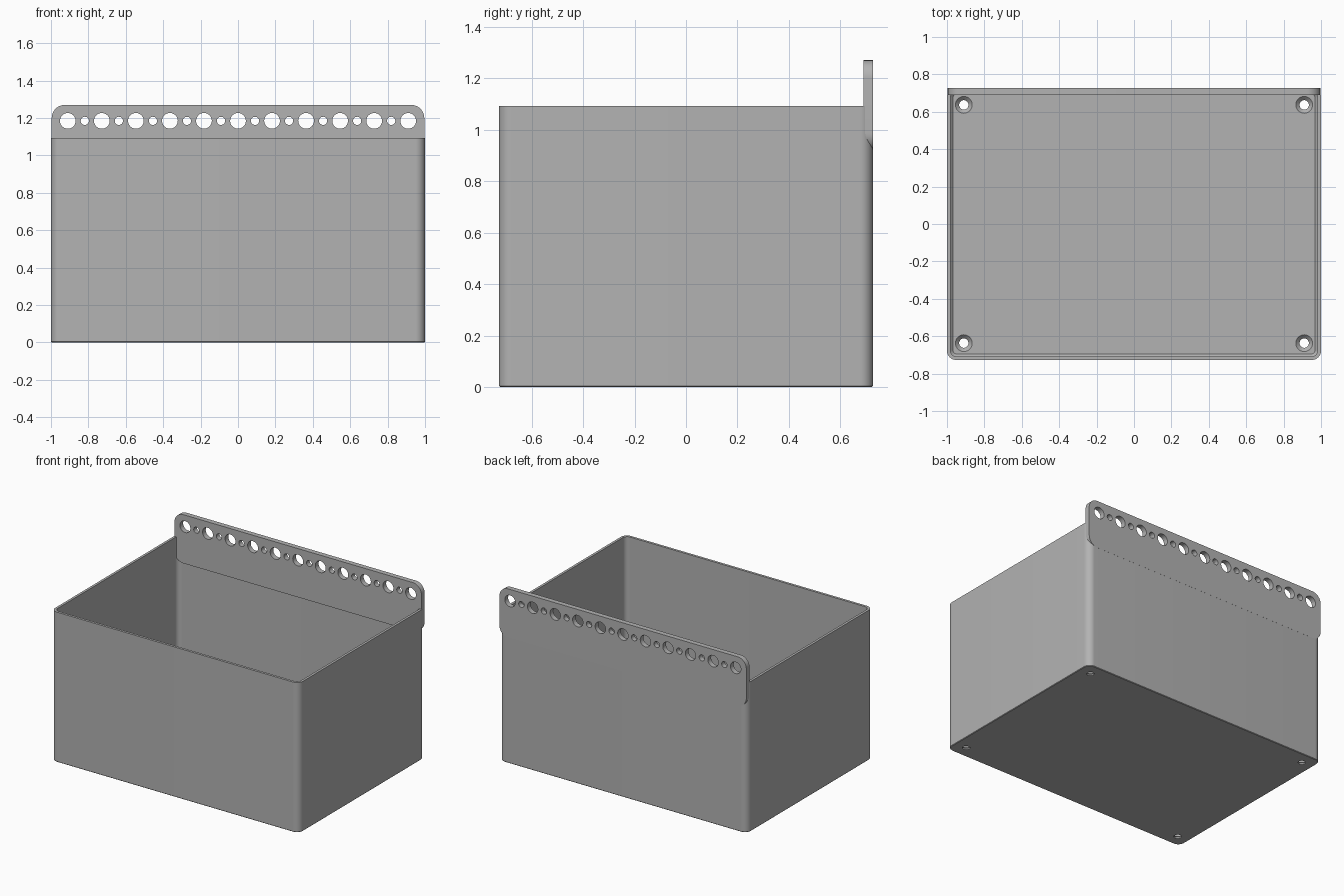
import bpy, bmesh, math
from mathutils import Matrix

old = bpy.data.objects.get("Cube")
if old:
    bpy.data.objects.remove(old, do_unlink=True)

GREY = (0.45, 0.45, 0.45, 1)
mat = bpy.data.materials.new("plain grey")
mat.use_nodes = True
mat.diffuse_color = GREY
mat.node_tree.nodes["Principled BSDF"].inputs["Base Color"].default_value = GREY


def finish(bm, name):
    bmesh.ops.recalc_face_normals(bm, faces=bm.faces)
    mesh = bpy.data.meshes.new(name)
    bm.to_mesh(mesh)
    bm.free()
    mesh.materials.append(mat)
    ob = bpy.data.objects.new(name, mesh)
    bpy.context.collection.objects.link(ob)
    return ob


def rounded_prism(name, half_w, half_h, radius, depth, matrix, base_bevel=0.0):
    """Rounded rectangle in XY, extruded along Z, then placed."""
    bm = bmesh.new()
    verts = []
    for q, (sx, sy) in enumerate([(1, 1), (-1, 1), (-1, -1), (1, -1)]):
        for i in range(13):
            a = math.pi / 2 * (q + i / 12)
            verts.append(bm.verts.new((sx * (half_w - radius) + radius * math.cos(a),
                                       sy * (half_h - radius) + radius * math.sin(a), 0)))
    face = bm.faces.new(verts)
    ext = bmesh.ops.extrude_face_region(bm, geom=[face])
    top = [v for v in ext["geom"] if isinstance(v, bmesh.types.BMVert)]
    bmesh.ops.translate(bm, verts=top, vec=(0, 0, depth))
    if base_bevel:
        edges = [e for e in bm.edges if all(abs(v.co.z) < 1e-6 for v in e.verts)]
        bmesh.ops.bevel(bm, geom=edges, offset=base_bevel, segments=1, affect='EDGES')
    bm.transform(matrix)
    return finish(bm, name)


def cone(bm, r1, r2, depth, matrix):
    bmesh.ops.create_cone(bm, cap_ends=True, segments=32, radius1=r1, radius2=r2,
                          depth=depth, matrix=matrix)


def cut(ob, cutter):
    mod = ob.modifiers.new("cut", 'BOOLEAN')
    mod.operation = 'DIFFERENCE'
    mod.solver = 'EXACT'
    mod.object = cutter
    bpy.ops.object.select_all(action='DESELECT')
    bpy.context.view_layer.objects.active = ob
    ob.select_set(True)
    bpy.ops.object.modifier_apply(modifier=mod.name)
    bpy.data.objects.remove(cutter, do_unlink=True)


W, D, H = 1.0, 0.727, 1.093
WALL, FLOOR = 0.018, 0.03

# Open box with rounded upright corners
box = rounded_prism("box", W, D, 0.05, H, Matrix.Identity(4), 0.004)
cavity = rounded_prism("cavity_cutter", W - WALL, D - WALL, 0.034, H,
                       Matrix.Translation((0, 0, FLOOR)), 0.014)
cut(box, cavity)

# Countersunk screw holes in the floor
bm = bmesh.new()
for x in (-0.91, 0.91):
    for y in (-0.637, 0.637):
        cone(bm, 0.025, 0.025, 0.1, Matrix.Translation((x, y, 0)))
cut(box, finish(bm, "screw_hole_cutter"))
bm = bmesh.new()
for x in (-0.91, 0.91):
    for y in (-0.637, 0.637):
        cone(bm, 0.022, 0.048, 0.026, Matrix.Translation((x, y, FLOOR - 0.01)))
cut(box, finish(bm, "countersink_cutter"))

# Hanging plate along the back edge
low, high, thick = 0.915, 1.27, 0.037
upright = Matrix.Rotation(math.pi / 2, 4, 'X')
plate = rounded_prism("hanging_plate", 0.996, (high - low) / 2, 0.07, thick,
                      Matrix.Translation((0, D + 0.0005, (high + low) / 2)) @ upright)

# Row of alternating large and small holes
bm = bmesh.new()
for i in range(-10, 11):
    r = 0.042 if i % 2 == 0 else 0.022
    cone(bm, r, r, 0.2, Matrix.Translation((i * 0.091, D, 1.185)) @ upright)
cut(plate, finish(bm, "plate_hole_cutter"))

for ob in (box, plate):
    bpy.ops.object.select_all(action='DESELECT')
    bpy.context.view_layer.objects.active = ob
    ob.select_set(True)
    bpy.ops.object.shade_smooth_by_angle(angle=math.radians(30))
